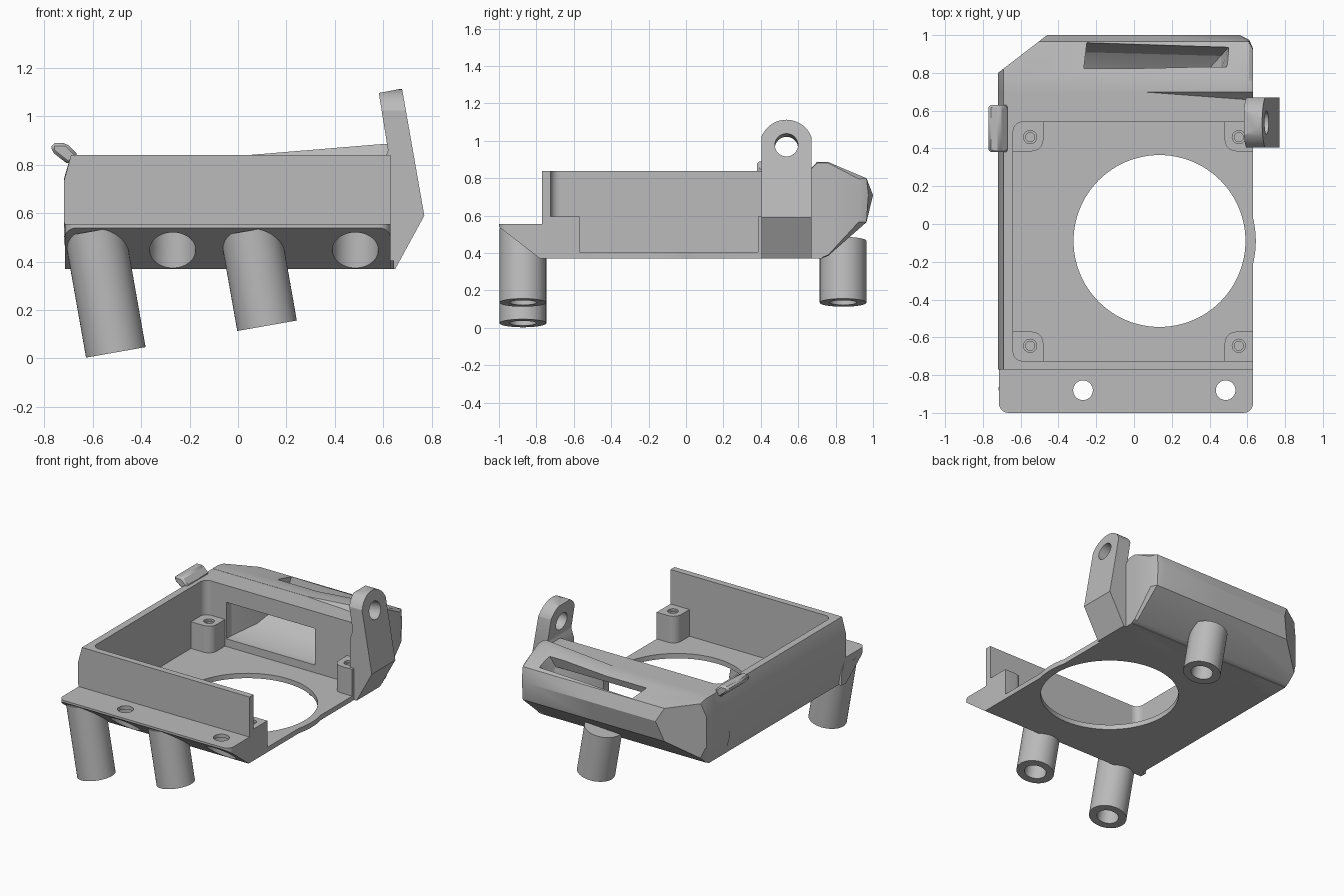
import bpy, bmesh, math
from mathutils import Vector, Matrix

cube = bpy.data.objects.get("Cube")
if cube:
    bpy.data.objects.remove(cube, do_unlink=True)

grey = bpy.data.materials.new("plain grey")
grey.use_nodes = True
GREY = (0.5, 0.5, 0.5, 1)
grey.diffuse_color = GREY
grey.node_tree.nodes["Principled BSDF"].inputs["Base Color"].default_value = GREY

TILT = math.radians(10)
UP = Vector((-math.sin(TILT), 0, math.cos(TILT)))
parts = []


def finish(name, bm, helper=False):
    bmesh.ops.recalc_face_normals(bm, faces=bm.faces)
    mesh = bpy.data.meshes.new(name)
    bm.to_mesh(mesh)
    bm.free()
    ob = bpy.data.objects.new(name, mesh)
    bpy.context.collection.objects.link(ob)
    mesh.materials.append(grey)
    if helper:
        ob.hide_render = True
    else:
        parts.append(ob)
    return ob


def loft(name, sections, helper=False):
    """Skin matching rings of points and cap both ends."""
    bm = bmesh.new()
    rings = [[bm.verts.new(p) for p in s] for s in sections]
    n = len(rings[0])
    for a, b in zip(rings, rings[1:]):
        for i in range(n):
            j = (i + 1) % n
            bm.faces.new((a[i], a[j], b[j], b[i]))
    bm.faces.new(rings[0])
    bm.faces.new(rings[-1])
    return finish(name, bm, helper)


def prism(name, outline, axis, lo, hi, helper=False):
    place = {"x": lambda a, b, t: (t, a, b),
             "y": lambda a, b, t: (a, t, b),
             "z": lambda a, b, t: (a, b, t)}[axis]
    return loft(name, [[place(a, b, t) for a, b in outline] for t in (lo, hi)], helper)


def box(name, x, y, z, helper=False):
    return prism(name, [(x[0], y[0]), (x[1], y[0]), (x[1], y[1]), (x[0], y[1])],
                 "z", z[0], z[1], helper)


def tube(name, base, direction, radius, length, helper=False, sides=48):
    bm = bmesh.new()
    rot = Vector(direction).to_track_quat("Z", "Y").to_matrix().to_4x4()
    mat = Matrix.Translation(base) @ rot @ Matrix.Translation((0, 0, length / 2))
    bmesh.ops.create_cone(bm, cap_ends=True, segments=sides, radius1=radius,
                          radius2=radius, depth=length, matrix=mat)
    return finish(name, bm, helper)


def boolean(ob, tool, operation="DIFFERENCE"):
    mod = ob.modifiers.new("cut", "BOOLEAN")
    mod.operation = operation
    mod.solver = "EXACT"
    mod.object = tool
    bpy.context.view_layer.objects.active = ob
    bpy.ops.object.modifier_apply(modifier=mod.name)
    bpy.data.objects.remove(tool, do_unlink=True)


# Floor with the big round opening and its slight bulge on the open side
CX, CY = 0.135, -0.09
floor = box("floor", (-0.69, 0.63), (-0.77, 0.73), (0.37, 0.405))
boolean(floor, tube("bulge", (CX, CY, 0.37), (0, 0, 1), 0.51, 0.035, True, 96), "UNION")
boolean(floor, tube("opening", (CX, CY, 0.2), (0, 0, 1), 0.455, 0.4, True, 96))

# Side wall, slightly bulged outwards
prism("side_wall", [(-0.69, 0.37), (-0.71, 0.48), (-0.72, 0.58), (-0.72, 0.73),
                    (-0.69, 0.84), (-0.64, 0.84), (-0.64, 0.37)], "y", -0.77, 0.56)
prism("front_wall", [(-0.69, 0.4), (-0.71, 0.48), (-0.72, 0.58), (-0.72, 0.73),
                     (-0.69, 0.84), (0.63, 0.84), (0.63, 0.4)], "y", -0.77, -0.725)
# Rounded inside corners
for name, y, s in (("front_corner_fillet", -0.725, 1), ("rear_corner_fillet", 0.54, -1)):
    r = 0.05
    arc = [(-0.64 + r - r * math.sin(a), y + s * (r - r * math.cos(a)))
           for a in [math.pi / 2 * k / 6 for k in range(7)]]
    prism(name, [(-0.64, y)] + arc, "z", 0.4, 0.84)

# Front lip with a sloping underside, bolt holes and counterbores
lip = prism("front_lip", [(-1.0, 0.555), (-1.0, 0.54), (-0.78, 0.37), (-0.73, 0.37),
                          (-0.73, 0.45), (-0.77, 0.555)], "x", -0.715, 0.63)
for s, x in ((1, -0.715), (-1, 0.63)):
    r = 0.05
    arc = [(x + s * (r - r * math.cos(a)), -1 + r - r * math.sin(a))
           for a in [math.pi / 2 * k / 6 for k in range(7)]]
    boolean(lip, prism("corner", [(x - s * 0.01, -1 + r)] + arc +
                       [(x + s * r, -1.01), (x - s * 0.01, -1.01)], "z", 0.3, 0.7, True))
for x in (-0.27, 0.485):
    boolean(lip, tube("bolt", (x, -0.88, 0.3), (0, 0, 1), 0.052, 0.4, True))
    boolean(lip, tube("bore", (x, -0.88, 0.3), (0, 0, 1), 0.095, 0.23, True))

# Corner posts with screw holes
for side, x0, x1, hx in (("right", -0.65, -0.48, -0.55), ("left", 0.48, 0.63, 0.555)):
    for end, y0, y1, hy in (("front", -0.73, -0.57, -0.645), ("rear", 0.385, 0.55, 0.46)):
        post = box(f"{end}_{side}_post", (x0, x1), (y0, y1), (0.39, 0.595))
        inner = Vector((x1 if side == "right" else x0, y1 if end == "front" else y0))
        bm = bmesh.new()
        bm.from_mesh(post.data)
        edge = [e for e in bm.edges if all((v.co.xy - inner).length < 0.001 for v in e.verts)]
        bmesh.ops.bevel(bm, geom=edge, offset=0.06, segments=6, profile=0.5, affect="EDGES")
        bm.to_mesh(post.data)
        bm.free()
        boolean(post, tube("screw", (hx, hy, 0.45), (0, 0, 1), 0.024, 0.3, True, 24))
        boolean(post, tube("recess", (hx, hy, 0.58), (0, 0, 1), 0.035, 0.1, True, 24))


# Rear housing: faceted section swept sideways, rising towards the lug
def rear_section(x, rise, squash=1.0, y_max=1.0):
    pts = [(0.54, 0.37), (0.72, 0.37), (0.76, 0.385), (0.965, 0.565), (1.0, 0.71),
           (0.965, 0.80), (0.76, 0.84 + rise), (0.70, 0.84 + rise),
           (0.70 - rise * 0.9, 0.84), (0.54, 0.84)]
    return [(x, min(y, y_max + (y - 1) * 0.2), 0.62 + (z - 0.62) * squash) for y, z in pts]


rear = loft("rear_housing", [rear_section(-0.72, 0.001, 0.55), rear_section(-0.69, 0.001),
                             rear_section(0.05, 0.001), rear_section(0.56, 0.043),
                             rear_section(0.61, 0.047, 1, 0.975),
                             rear_section(0.63, 0.047, 0.98, 0.93)])
boolean(rear, prism("chamfer", [(-0.98, 0.6), (-0.2, 1.2), (-1.0, 1.2)], "z", 0, 1.5, True))


# Air passage from the inner window up to the top slot
def passage(yl, zl, yh, zh, x0, x1, skew=0.0):
    return [(x0, yl, zl), (x1, yl - skew, zl), (x1, yh, zh), (x0, yh, zh)]


boolean(rear, loft("passage", [passage(0.50, 0.46, 0.50, 0.72, -0.47, 0.23),
                               passage(0.60, 0.46, 0.60, 0.72, -0.47, 0.23),
                               passage(0.76, 0.51, 0.74, 0.74, -0.38, 0.34),
                               passage(0.91, 0.63, 0.81, 0.78, -0.28, 0.46, 0.02),
                               passage(0.96, 0.80, 0.84, 0.88, -0.25, 0.50, 0.025),
                               passage(0.965, 1.0, 0.84, 1.0, -0.25, 0.50, 0.025)], True))

# Tilted lug with a rounded eye
lug = prism("lug", [(0.63, 0.37), (0.65, 0.37), (0.77, 0.59), (0.678, 1.115),
                    (0.582, 1.097), (0.62, 0.86), (0.60, 0.80), (0.60, 0.37)], "y", 0.405, 0.67)
LY, LZ, LR = 0.537, 0.97, 0.143
arch = [(LY + LR * math.cos(a), LZ + LR * math.sin(a))
        for a in [math.pi * k / 24 for k in range(25)]]
boolean(lug, prism("arch", arch + [(0.405, 0.84), (0.405, 0.3), (0.67, 0.3), (0.67, 0.84)],
                   "x", 0.4, 1.0, True), "INTERSECT")
across = (math.cos(TILT), 0, math.sin(TILT))
boolean(lug, tube("eye", (0.46, LY, LZ - 0.035), across, 0.062, 0.4, True, 32))

# Small clip on the top of the side wall
clip = prism("side_clip", [(-0.77, 0.89), (-0.71, 0.89), (-0.66, 0.84), (-0.70, 0.80),
                           (-0.77, 0.855)], "y", 0.38, 0.63)
bevel = clip.modifiers.new("edges", "BEVEL")
bevel.width = 0.012
bevel.segments = 1

# Hollow tilted legs
for name, foot, length in (("front_right_leg", (-0.505, -0.872, 0.025), 0.51),
                           ("front_left_leg", (0.12, -0.872, 0.135), 0.40),
                           ("rear_leg", (0.12, 0.84, 0.135), 0.335)):
    leg = tube(name, foot, UP, 0.125, length)
    boolean(leg, tube("bore", Vector(foot) - UP * 0.05, UP, 0.072, length - 0.05, True))

# Smooth shading on curved parts only
bpy.ops.object.select_all(action="DESELECT")
for ob in parts:
    ob.select_set(True)
bpy.context.view_layer.objects.active = parts[0]
bpy.ops.object.shade_smooth_by_angle(angle=math.radians(25))
